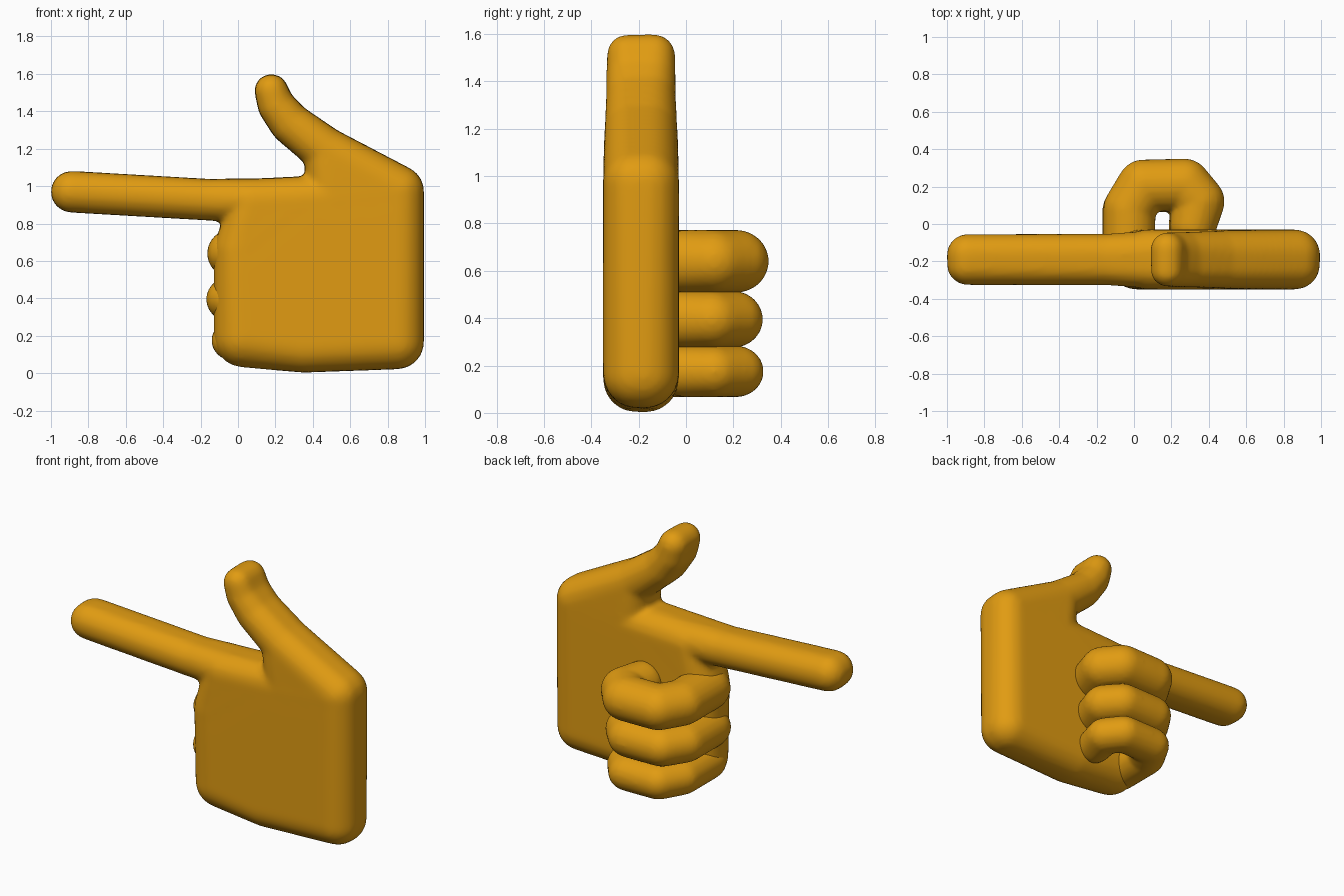
import bpy, bmesh, math
from mathutils import Vector

if "Cube" in bpy.data.objects:
    bpy.data.objects.remove(bpy.data.objects["Cube"])

skin = bpy.data.materials.new("golden orange")
skin.diffuse_color = (0.75, 0.33, 0.006, 1)
skin.use_nodes = True
skin.node_tree.nodes["Principled BSDF"].inputs["Base Color"].default_value = skin.diffuse_color

# unit sphere directions reused for every hull
DIRS = [Vector((math.cos(a) * math.cos(b), math.sin(b), math.sin(a) * math.cos(b)))
        for b in [math.pi * (j / 12 - 0.5) for j in range(1, 12)]
        for a in [2 * math.pi * i / 24 for i in range(24)]]
DIRS += [Vector((0, 1, 0)), Vector((0, -1, 0))]


def hull_into(bm, clouds):
    """Add the convex hull of several point clouds to bm."""
    part = bmesh.new()
    for cloud in clouds:
        for p in cloud:
            part.verts.new(p)
    res = bmesh.ops.convex_hull(part, input=part.verts[:])
    loose = [v for v in part.verts if not v.link_faces]
    bmesh.ops.delete(part, geom=loose, context='VERTS')
    bmesh.ops.recalc_face_normals(part, faces=part.faces[:])
    me = bpy.data.meshes.new("piece")
    part.to_mesh(me)
    part.free()
    bm.from_mesh(me)
    bpy.data.meshes.remove(me)


def finish(bm, name, voxel, smooth):
    """Fuse the overlapping hulls into one soft skin."""
    me = bpy.data.meshes.new(name)
    bm.to_mesh(me)
    bm.free()
    ob = bpy.data.objects.new(name, me)
    bpy.context.collection.objects.link(ob)
    me.materials.append(skin)
    m = ob.modifiers.new("fuse", 'REMESH')
    m.mode = 'VOXEL'
    m.voxel_size = voxel
    m.use_smooth_shade = True
    s = ob.modifiers.new("soften", 'SMOOTH')
    s.factor = 0.5
    s.iterations = smooth
    return ob


def puck(x, z, r, h):
    """Upright capsule along y: radius r, half thickness h."""
    c = Vector((x, -0.19, z))
    off = Vector((0, max(h - r, 0), 0))
    return [c + d * r + (off if d.y >= 0 else -off) for d in DIRS]


# palm, pointing finger and thumb
bm = bmesh.new()
H = 0.16
groups = [
    # palm slab
    [(0.03, 0.19, .16, H), (0.35, 0.142, .14, H), (0.85, 0.165, .145, H),
     (0.86, 0.975, .135, H), (0.35, 0.93, .122, H), (0.01, 0.66, .14, H)],
    # finger root
    [(0.07, 0.92, .115, H), (0.35, 0.93, .122, H), (0.01, 0.66, .14, H)],
    [(-0.15, 0.927, .112, .138), (0.10, 0.925, .117, .155)],
    [(0.10, 0.925, .117, .155), (0.35, 0.93, .124, H)],
    # pointing finger
    [(-0.89, 0.97, .112, .137), (-0.15, 0.927, .112, .138)],
    # thumb root and thumb
    [(0.47, 1.19, .125, .155), (0.86, 0.975, .135, H), (0.5, 0.93, .124, H)],
    [(0.47, 1.19, .125, .155), (0.28, 1.335, .112, .148)],
    [(0.28, 1.335, .112, .148), (0.205, 1.43, .1, .147)],
    [(0.205, 1.43, .1, .147), (0.178, 1.51, .09, .145)],
]
for g in groups:
    hull_into(bm, [puck(*p) for p in g])
finish(bm, "palm_finger_and_thumb", 0.016, 8)


# curled fingers: a bent path of flattened balls
PATH = [(-0.025, -0.17), (-0.025, 0.08), (0.05, 0.205), (0.27, 0.21),
        (0.345, 0.12), (0.315, -0.01)]


def curled_finger(name, z, rz, dx, sx, sy, rxy):
    bm = bmesh.new()
    balls = []
    for i, (x, y) in enumerate(PATH):
        r = rxy * (0.9 if i == 5 else 1.0)
        c = Vector((dx + x * sx, y * sy if y > 0 else y, z))
        balls.append([c + Vector((d.x * r, d.y * r, d.z * rz)) for d in DIRS])
    for a, b in zip(balls, balls[1:]):
        hull_into(bm, [a, b])
    finish(bm, name, 0.012, 8)


curled_finger("curled_finger_upper", 0.64, 0.133, 0.0, 1.0, 1.0, 0.14)
curled_finger("curled_finger_middle", 0.395, 0.121, -0.015, 1.0, 0.93, 0.13)
curled_finger("curled_finger_lower", 0.175, 0.109, 0.0, 0.95, 1.0, 0.118)
